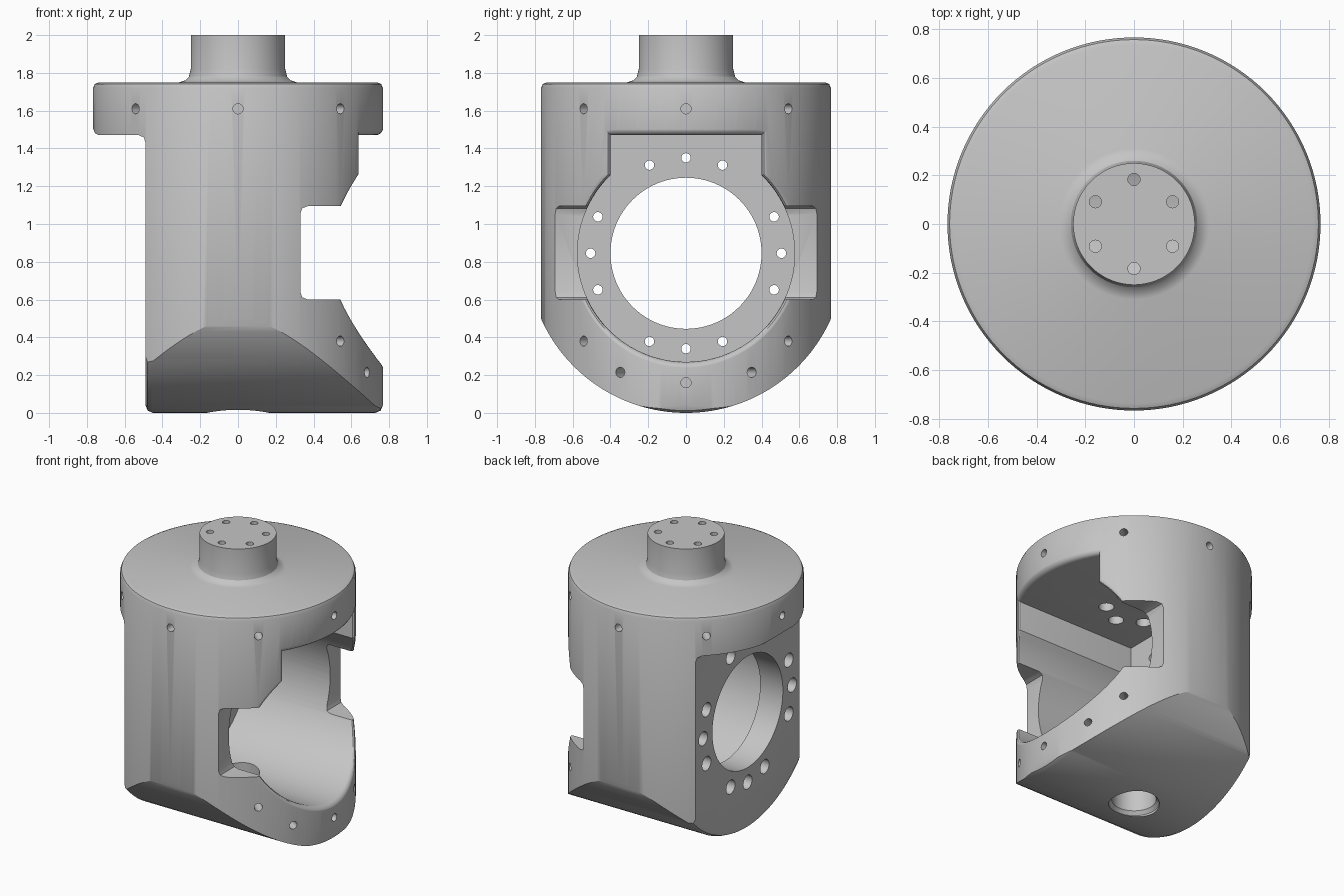
import bpy, bmesh
from math import sin, cos, asin, sqrt, pi, radians
from mathutils import Vector

if "Cube" in bpy.data.objects:
    bpy.data.objects.remove(bpy.data.objects["Cube"], do_unlink=True)

R = 0.767        # body radius
AXIS_Z = 0.845   # height of the crosswise bore axis
FILLET = 0.04

metal = bpy.data.materials.new("machined grey")
metal.use_nodes = True
GREY = (0.56, 0.56, 0.56, 1)
metal.diffuse_color = GREY
metal.node_tree.nodes["Principled BSDF"].inputs["Base Color"].default_value = GREY


def loft(bm, rings):
    """Skin closed rings of equal length and cap both ends."""
    loops = [[bm.verts.new(p) for p in ring] for ring in rings]
    for a, b in zip(loops, loops[1:]):
        for i in range(len(a)):
            j = (i + 1) % len(a)
            bm.faces.new((a[i], a[j], b[j], b[i]))
    bm.faces.new(loops[0][::-1])
    bm.faces.new(loops[-1])


def turned(bm, profile, start, direction, segments):
    """Turn (radius, distance) points about a line from start."""
    start = Vector(start)
    turn = Vector(direction).to_track_quat('Z', 'Y')
    loft(bm, [[start + turn @ Vector((r * cos(2 * pi * i / segments),
                                      r * sin(2 * pi * i / segments), d))
               for i in range(segments)] for r, d in profile])


def prism_y(bm, points):
    """Extrude an x-z outline right across y."""
    loft(bm, [[(x, y, z) for x, z in points] for y in (-1, 1)])


def finish(bm, name):
    bmesh.ops.recalc_face_normals(bm, faces=bm.faces)
    mesh = bpy.data.meshes.new(name)
    bm.to_mesh(mesh)
    bm.free()
    obj = bpy.data.objects.new(name, mesh)
    bpy.context.collection.objects.link(obj)
    return obj


# Turned body with rounded rim, and filleted boss on top
bm = bmesh.new()
turned(bm, [(R, -0.1), (R, 1.72), (0.758, 1.741), (0.737, 1.75), (0.31, 1.75),
            (0.28, 1.76), (0.26, 1.78), (0.25, 1.82), (0.25, 2.0)],
       (0, 0, 0), (0, 0, 1), 128)
housing = finish(bm, "housing")
housing.data.materials.append(metal)
bpy.context.view_layer.objects.active = housing
housing.select_set(True)


def carve(bm, name, operation='DIFFERENCE'):
    cutter = finish(bm, name)
    cutter.hide_render = True
    mod = housing.modifiers.new(name, 'BOOLEAN')
    mod.object, mod.operation, mod.solver = cutter, operation, 'EXACT'
    bpy.ops.object.modifier_apply(modifier=name)
    bpy.data.objects.remove(cutter, do_unlink=True)


# Round underside, eased at both ends
def belly(x, r):
    arc = [(x, r * sin(a), 0.84 - r * cos(a))
           for a in (-pi / 2 + pi * i / 80 for i in range(81))]
    return arc + [(x, r, 2.2), (x, -r, 2.2)]

bm = bmesh.new()
loft(bm, [belly(x, r) for x, r in (
    (-1, 0.80), (-0.49, 0.80), (-0.478, 0.828), (-0.45, 0.84),
    (0.727, 0.84), (0.755, 0.828), (R, 0.80), (1, 0.80))])
carve(bm, "belly_cutter", 'INTERSECT')

# Flat mounting face below the flange
bm = bmesh.new()
prism_y(bm, [(-1, -0.2), (-0.49, -0.2), (-0.49, 1.43), (-0.498, 1.458),
             (-0.525, 1.47), (-0.735, 1.47), (-0.757, 1.48), (-R, 1.505),
             (-1, 1.505)])
carve(bm, "flat_cutter")


# Keyhole cavity whose rim is rounded along the curved outside
def keyhole(offset):
    half, r, top = 0.40 + offset, 0.575 + offset, 1.47 + offset
    a0 = asin(half / r)
    angles = [a0 + (2 * pi - 2 * a0) * i / 72 for i in range(73)]
    pts = [(r * sin(a), AXIS_Z + r * cos(a)) for a in angles]
    return pts + [(half * (i / 8 - 1), top) for i in range(17)]

rings = [[(-0.31, y, z) for y, z in keyhole(0)]]
for step in range(5):
    t = step / 4 * pi / 2
    depth = FILLET * (1 - sin(t)) - 0.002
    rings.append([(sqrt(R * R - y * y) - depth, y, z)
                  for y, z in keyhole(FILLET * (1 - cos(t)))])
rings.append([(1, y, z) for y, z in keyhole(FILLET)])
bm = bmesh.new()
loft(bm, rings)
bmesh.ops.triangulate(bm, faces=bm.faces)
carve(bm, "cavity_cutter")

# Side notches of the opening
bm = bmesh.new()
prism_y(bm, [(0.33, 0.64), (0.34, 0.612), (0.37, 0.6), (1.1, 0.6),
             (1.1, 1.095), (0.37, 1.095), (0.34, 1.083), (0.33, 1.055)])
carve(bm, "notch_cutter")

# Large bore through the mounting face, and the drain hole below
bm = bmesh.new()
turned(bm, [(0.40, 0), (0.40, 0.4)], (-0.6, 0, AXIS_Z), (1, 0, 0), 96)
turned(bm, [(0.17, 0), (0.165, 0.115), (0.145, 0.14), (0.14, 0.45)],
       (0, 0, -0.1), (0, 0, 1), 48)

# Counterbored bolt circle around the bore
for k in range(16):
    if k % 4 != 2:
        a = k * pi / 8
        turned(bm, [(0.05, 0), (0.05, 0.2), (0.025, 0.2), (0.025, 0.36)],
               (-0.6, 0.505 * cos(a), AXIS_Z + 0.505 * sin(a)), (1, 0, 0), 20)

# Bolt holes down through the boss
for k in range(6):
    a = radians(30 + 60 * k)
    turned(bm, [(0.025, 0), (0.025, 0.4), (0.05, 0.4), (0.05, 0.75)],
           (0.183 * cos(a), 0.183 * sin(a), 2.1), (0, 0, -1), 20)

# Radial screw holes: around the flange and below the opening
screws = [(k * 45, 1.61) for k in range(8)] + [(0, 0.16)]
for side in (-1, 1):
    screws += [(side * 27, 0.215), (side * 45, 0.38)]
for angle, z in screws:
    d = Vector((cos(radians(angle)), sin(radians(angle)), 0))
    turned(bm, [(0.027, 0), (0.027, 0.2)], d * 0.86 + Vector((0, 0, z)), -d, 20)
carve(bm, "hole_cutter")

bpy.ops.object.shade_smooth_by_angle(angle=radians(30))
